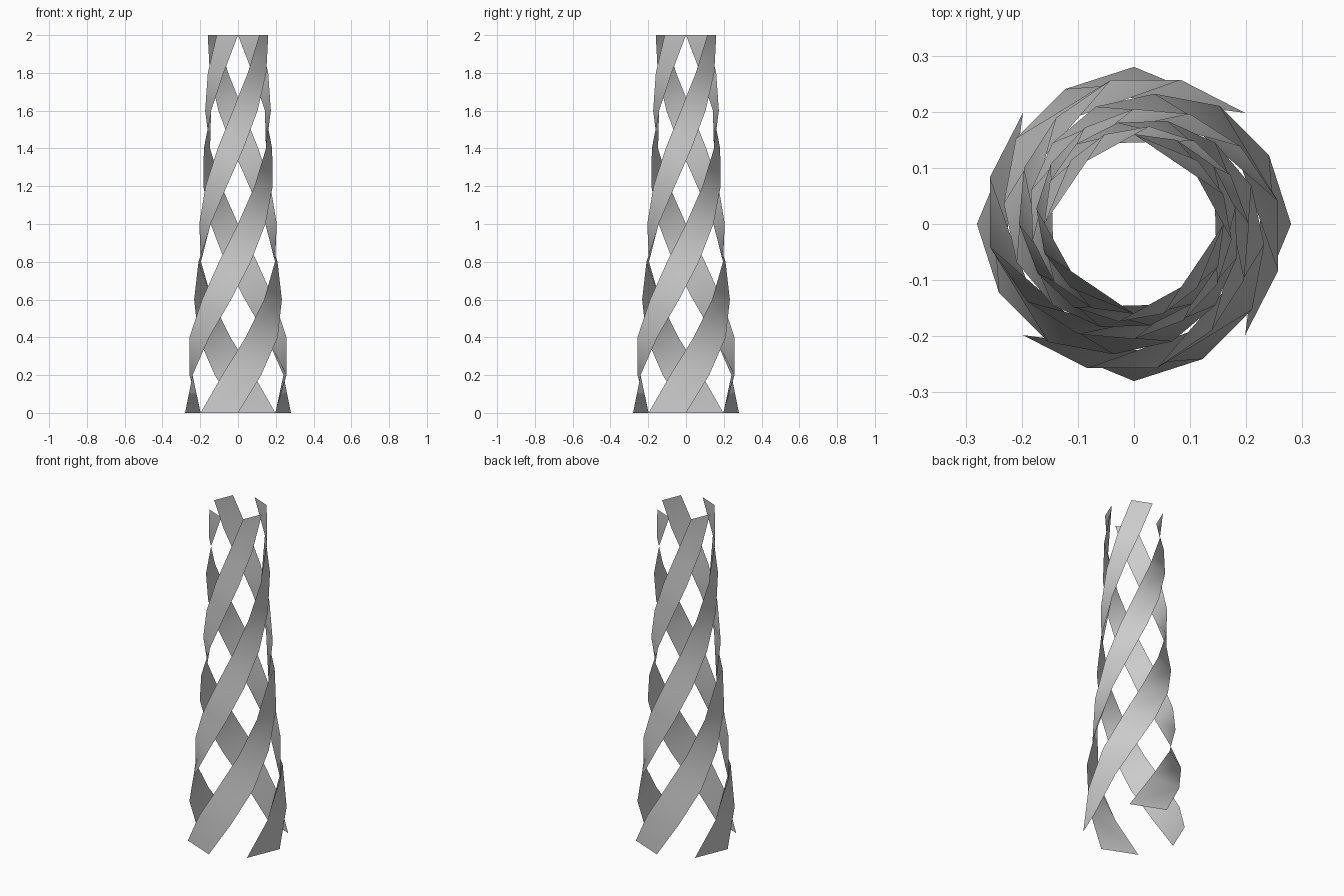
import bpy, bmesh, math

if "Cube" in bpy.data.objects:
    bpy.data.objects.remove(bpy.data.objects["Cube"])

# Tower of four flat ribbons winding up a tapering radius
LEVELS = 10
HEIGHT = 2.0
TWIST = math.radians(270)
WIDTH = math.radians(45)
RADII = [0.28, 0.27, 0.26, 0.235, 0.22, 0.205, 0.193, 0.183, 0.176, 0.168, 0.16]


def ring_point(angle, level):
    r = RADII[level]
    return (r * math.cos(angle), r * math.sin(angle), HEIGHT * level / LEVELS)


def ribbon(name, start):
    bm = bmesh.new()
    rows = []
    for i in range(LEVELS + 1):
        a = start + TWIST * i / LEVELS
        rows.append([bm.verts.new(ring_point(a, i)),
                     bm.verts.new(ring_point(a + WIDTH, i))])
    for low, high in zip(rows, rows[1:]):
        bm.faces.new((low[0], low[1], high[1], high[0]))
    for f in bm.faces:
        f.smooth = True
    mesh = bpy.data.meshes.new(name)
    bm.to_mesh(mesh)
    bm.free()
    bpy.context.collection.objects.link(bpy.data.objects.new(name, mesh))


for k in range(4):
    ribbon(f"ribbon_{k + 1}", math.radians(225 + 90 * k))
